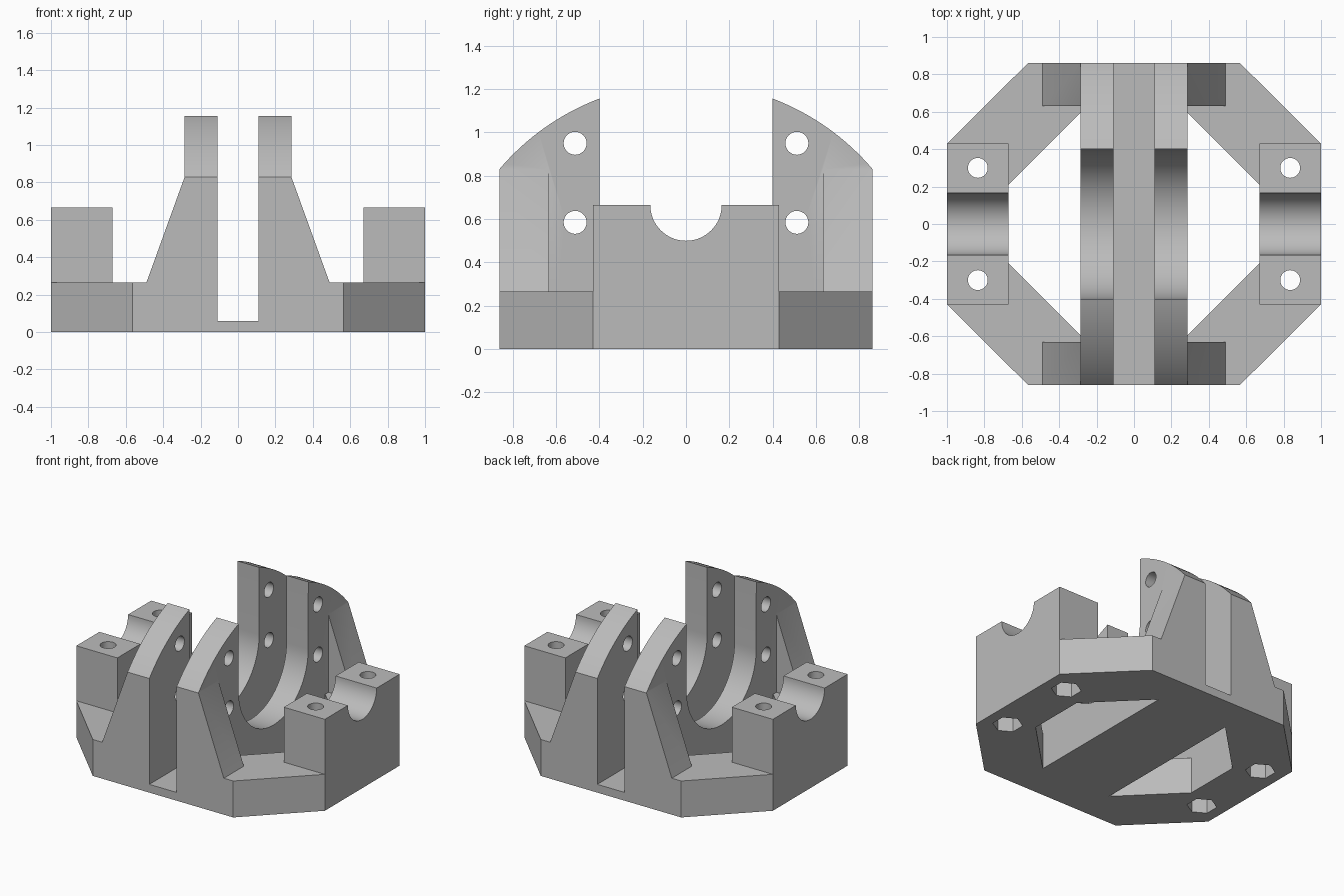
import bpy
import bmesh
from math import sin, cos, pi, atan2, hypot

if "Cube" in bpy.data.objects:
    bpy.data.objects.remove(bpy.data.objects["Cube"], do_unlink=True)

grey = bpy.data.materials.new("plain_grey")
grey.use_nodes = True
colour = (0.5, 0.5, 0.5, 1)
grey.diffuse_color = colour
grey.node_tree.nodes["Principled BSDF"].inputs["Base Color"].default_value = colour


def arc(cu, cv, r, start, end, n):
    """Points on an arc, both ends included."""
    steps = [start + (end - start) * i / n for i in range(n + 1)]
    return [(cu + r * cos(a), cv + r * sin(a)) for a in steps]


def ring(cu, cv, r, n, start=0.0):
    return arc(cu, cv, r, start, start + 2 * pi, n)[:-1]


def rect(u0, u1, v0, v1):
    return [(u0, v0), (u1, v0), (u1, v1), (u0, v1)]


PLACE = {
    "x": lambda u, v, w: (w, u, v),
    "y": lambda u, v, w: (u, w, v),
    "z": lambda u, v, w: (u, v, w),
}


def prism(name, outline, axis, low, high):
    """Extrude an outline along an axis."""
    bm = bmesh.new()
    face = bm.faces.new([bm.verts.new(PLACE[axis](u, v, low)) for u, v in outline])
    new = bmesh.ops.extrude_face_region(bm, geom=[face])["geom"]
    shift = PLACE[axis](0, 0, high - low)
    bmesh.ops.translate(bm, vec=shift, verts=[g for g in new if isinstance(g, bmesh.types.BMVert)])
    bmesh.ops.recalc_face_normals(bm, faces=bm.faces)
    mesh = bpy.data.meshes.new(name)
    bm.to_mesh(mesh)
    bm.free()
    mesh.materials.append(grey)
    obj = bpy.data.objects.new(name, mesh)
    bpy.context.collection.objects.link(obj)
    return obj


def combine(target, other, operation):
    """Join or cut with a helper solid, then remove the helper."""
    other.hide_render = True
    mod = target.modifiers.new(operation.lower(), "BOOLEAN")
    mod.operation, mod.solver, mod.object = operation, "EXACT", other
    bpy.context.view_layer.objects.active = target
    bpy.ops.object.modifier_apply(modifier=mod.name)
    bpy.data.objects.remove(other, do_unlink=True)


BASE_TOP, BLOCK_TOP = 0.265, 0.665
DEPTH, BLOCK_Y = 0.862, 0.43
PLATE_IN, PLATE_OUT, BLOCK_IN = 0.11, 0.285, 0.67

# Octagonal base with a central slot
quarter = [(1, BLOCK_Y), (0.565, DEPTH)]
octagon = (quarter + [(-x, y) for x, y in reversed(quarter)]
           + [(-x, -y) for x, y in quarter] + [(x, -y) for x, y in reversed(quarter)])
body = prism("bracket_body", octagon, "z", 0, BASE_TOP)
combine(body, prism("slot", rect(-PLATE_IN, PLATE_IN, 0.06, 1), "y", -1, 1), "DIFFERENCE")

# Plate outline: rounded shoulders and a U-shaped gap
shoulder_z, centre_z = 0.83, 0.10
radius = hypot(DEPTH, shoulder_z - centre_z)
low_angle = atan2(shoulder_z - centre_z, DEPTH)
high_angle = atan2(1.155 - centre_z, 0.4)
shoulder = arc(0, centre_z, radius, low_angle, high_angle, 16)
plate = ([(-DEPTH, 0.03), (DEPTH, 0.03)] + shoulder
         + arc(0, 0.668, 0.4, 0, -pi, 40)
         + [(-y, z) for y, z in reversed(shoulder)])

for s in (1, -1):
    # Trapezoid opening through the base
    opening = [(s * PLATE_OUT, -0.595), (s * BLOCK_IN, -0.21),
               (s * BLOCK_IN, 0.21), (s * PLATE_OUT, 0.595)]
    combine(body, prism("opening", opening, "z", -0.5, 1), "DIFFERENCE")

    # Upright plate with cross holes
    upright = prism("upright_plate", plate, "x", s * PLATE_IN, s * PLATE_OUT)
    for y in (-0.512, 0.512):
        for z in (0.585, 0.95):
            combine(upright, prism("cross_hole", ring(y, z, 0.053, 32), "x", -1, 1), "DIFFERENCE")
    combine(body, upright, "UNION")

    # Sloping ribs at both ends of the plate
    slope = [(s * 0.2, 0.2), (s * 0.513, 0.2), (s * PLATE_OUT, shoulder_z), (s * 0.2, shoulder_z)]
    for low, high in ((-DEPTH, -0.632), (0.632, DEPTH)):
        combine(body, prism("rib", slope, "y", low, high), "UNION")

    # Cradle block with a half-round seat, bolt holes and nut pockets
    block = prism("cradle_block", rect(-BLOCK_Y, BLOCK_Y, 0, BLOCK_TOP), "x", s * BLOCK_IN, s)
    combine(block, prism("seat", ring(0, BLOCK_TOP, 0.165, 64), "x", -2, 2), "DIFFERENCE")
    combine(body, block, "UNION")
    for y in (-0.3, 0.3):
        x = s * 0.835
        combine(body, prism("bolt_hole", ring(x, y, 0.053, 32), "z", -1, 2), "DIFFERENCE")
        combine(body, prism("nut_pocket", ring(x, y, 0.1, 6, pi / 2), "z", -1, 0.13), "DIFFERENCE")

# Keep arcs smooth and edges sharp
bpy.ops.object.select_all(action="DESELECT")
body.select_set(True)
bpy.context.view_layer.objects.active = body
bpy.ops.object.shade_smooth_by_angle(angle=pi / 6)
